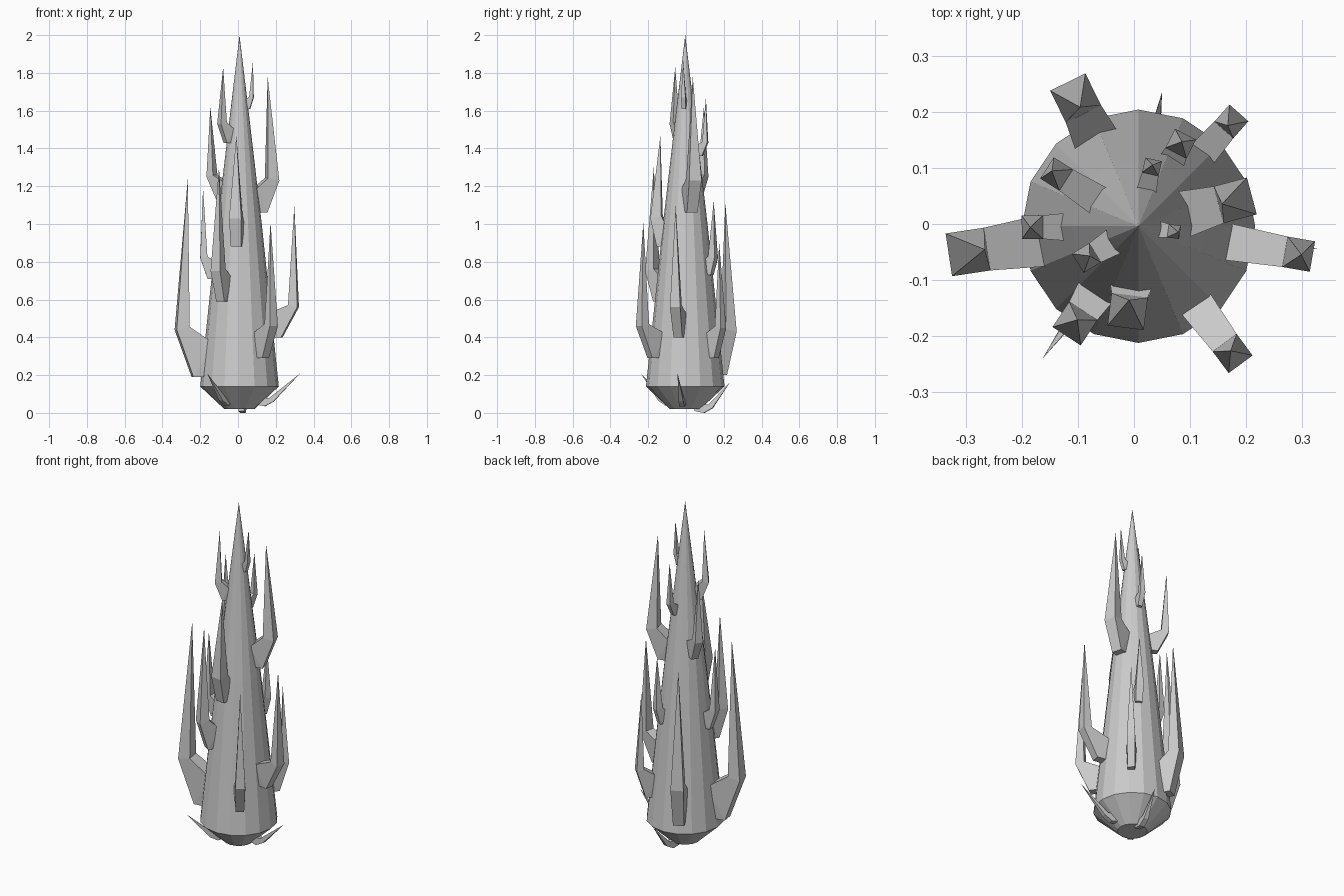
import bpy, bmesh, math
from mathutils import Vector

if "Cube" in bpy.data.objects:
    bpy.data.objects.remove(bpy.data.objects["Cube"])

CX, CY = 0.008, -0.004
SIDES = 16
PROFILE = [(0.02, 0.08), (0.14, 0.208), (1.0, 0.118), (1.65, 0.042), (2.0, 0.0)]


def finish(bm, name):
    bmesh.ops.recalc_face_normals(bm, faces=bm.faces)
    me = bpy.data.meshes.new(name)
    bm.to_mesh(me)
    bm.free()
    ob = bpy.data.objects.new(name, me)
    bpy.context.collection.objects.link(ob)
    return ob


def trunk_radius(z):
    for (z0, r0), (z1, r1) in zip(PROFILE, PROFILE[1:]):
        if z <= z1:
            return r0 + (r1 - r0) * (z - z0) / (z1 - z0)
    return 0.0


# Tapered trunk with bevelled bottom
def trunk():
    bm = bmesh.new()
    rings = []
    for z, r in PROFILE[:-1]:
        rings.append([bm.verts.new((CX + r * math.cos(2 * math.pi * i / SIDES),
                                    CY + r * math.sin(2 * math.pi * i / SIDES), z))
                      for i in range(SIDES)])
    tip = bm.verts.new((CX, CY, PROFILE[-1][0]))
    bm.faces.new(rings[0])
    for i in range(SIDES):
        j = (i + 1) % SIDES
        for a, b in zip(rings, rings[1:]):
            bm.faces.new((a[i], a[j], b[j], b[i]))
        bm.faces.new((rings[-1][i], rings[-1][j], tip))
    finish(bm, "trunk")


# Bent spike: flat profile in the radial plane (r, z, width), closed to a point
def spike(name, x, y, pts, tip_r, tip_z):
    out = Vector((x - CX, y - CY, 0)).normalized()
    side = Vector((-out.y, out.x, 0))

    def at(r, z, s=0.0):
        return Vector((CX, CY, z)) + out * r + side * s

    bm = bmesh.new()
    left = [bm.verts.new(at(r, z, w / 2)) for r, z, w in pts]
    right = [bm.verts.new(at(r, z, -w / 2)) for r, z, w in pts]
    tip = bm.verts.new(at(tip_r, tip_z))
    # order: root bottom, lower corner, outer elbow, inner elbow, root top
    for s in (left, right):
        bm.faces.new((s[0], s[1], s[4]))
        bm.faces.new((s[1], s[2], s[3], s[4]))
        bm.faces.new((s[2], s[3], tip))
    for a, b in ((0, 1), (1, 2), (3, 4), (4, 0)):
        bm.faces.new((left[a], left[b], right[b], right[a]))
    for a in (2, 3):
        bm.faces.new((left[a], right[a], tip))
    finish(bm, name)


def branch(name, x, y, z_low, z_elbow, z_tip, w, inset):
    ro = math.hypot(x - CX, y - CY)
    rt = trunk_radius(z_low)
    z_top = z_low + 0.72 * (z_elbow - z_low)
    pts = [(rt * 0.75, z_low, w * 0.9),
           (rt + 0.35 * (ro - rt), z_low, w * 0.85),
           (ro, z_elbow, w),
           (ro - 0.9 * w, z_elbow + 0.2 * w, w),
           (trunk_radius(z_top) * 0.8, z_top, w * 1.25)]
    spike(name, x, y, pts, ro - inset, z_tip)


# Branches: outer elbow x, y, then low z, elbow z, tip z, width, tip inset
BRANCHES = [
    (-0.33, -0.055, 0.19, 0.44, 1.24, 0.077, 0.065),
    (-0.118, 0.253, 0.20, 0.43, 1.11, 0.070, 0.05),
    (0.187, 0.198, 0.29, 0.45, 0.90, 0.045, 0.03),
    (0.19, -0.25, 0.29, 0.46, 1.01, 0.053, 0.03),
    (0.318, -0.058, 0.40, 0.56, 1.10, 0.055, 0.02),
    (-0.12, -0.20, 0.59, 0.75, 1.30, 0.060, 0.035),
    (-0.20, -0.006, 0.71, 0.82, 1.19, 0.042, 0.015),
    (0.092, 0.16, 0.73, 0.82, 1.12, 0.042, 0.015),
    (-0.015, -0.185, 0.88, 1.03, 1.47, 0.065, 0.05),
    (0.21, 0.05, 1.06, 1.23, 1.78, 0.068, 0.055),
    (-0.155, 0.10, 1.13, 1.25, 1.62, 0.045, 0.01),
    (0.035, 0.115, 1.36, 1.43, 1.67, 0.030, 0.01),
    (-0.10, -0.07, 1.43, 1.53, 1.83, 0.040, 0.025),
    (0.082, -0.015, 1.61, 1.67, 1.86, 0.024, 0.003),
]

# Roots: tip x, y, z and bottom z
ROOTS = [(0.33, -0.045, 0.21, 0.035), (-0.163, -0.24, 0.21, 0.04), (0.05, 0.235, 0.165, 0.0)]

trunk()
for i, b in enumerate(BRANCHES):
    branch(f"branch_{i + 1}", *b)
for i, (x, y, zt, zb) in enumerate(ROOTS):
    rt = math.hypot(x - CX, y - CY)
    r = rt * 0.42
    pts = [(r - 0.05, zb + 0.01, 0.03), (r, zb, 0.03), (r + 0.045, zb + 0.025, 0.026),
           (r + 0.025, zb + 0.045, 0.026), (r - 0.045, zb + 0.045, 0.03)]
    spike(f"root_{i + 1}", x, y, pts, rt, zt)
